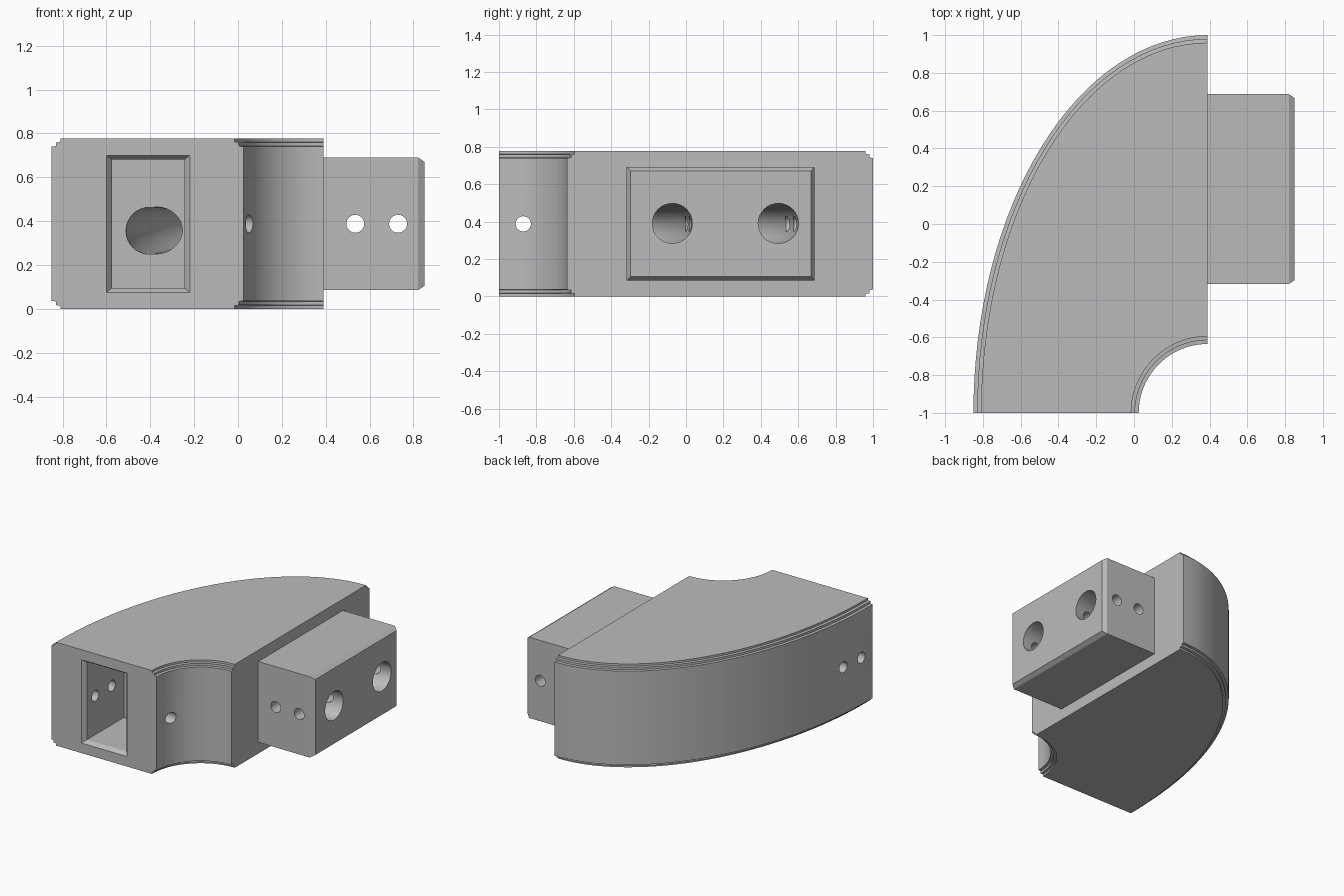
import bpy, bmesh, math
from mathutils import Vector

cube = bpy.data.objects.get("Cube")
if cube:
    bpy.data.objects.remove(cube, do_unlink=True)

grey = bpy.data.materials.new("plain grey")
grey.use_nodes = True
grey.diffuse_color = (0.5, 0.5, 0.5, 1)
grey.node_tree.nodes["Principled BSDF"].inputs["Base Color"].default_value = (0.5, 0.5, 0.5, 1)

MID = 0.388          # half height of the block
TOP = 2 * MID
CORNER = Vector((0.39, -1, 0))   # centre of both curved walls


def loft(name, rings):
    """Closed solid skinned over rings with equal point counts."""
    bm = bmesh.new()
    loops = [[bm.verts.new(p) for p in ring] for ring in rings]
    count = len(loops[0])
    for low, high in zip(loops, loops[1:]):
        for i in range(count):
            j = (i + 1) % count
            bm.faces.new((low[i], low[j], high[j], high[i]))
    bm.faces.new(loops[0][::-1])
    bm.faces.new(loops[-1])
    bmesh.ops.recalc_face_normals(bm, faces=bm.faces)
    mesh = bpy.data.meshes.new(name)
    bm.to_mesh(mesh)
    bm.free()
    mesh.materials.append(grey)
    obj = bpy.data.objects.new(name, mesh)
    bpy.context.collection.objects.link(obj)
    return obj


def arc(rx, ry, z, steps):
    angles = [math.pi / 2 * i / steps for i in range(steps + 1)]
    return [CORNER + Vector((-rx * math.cos(a), ry * math.sin(a), z)) for a in angles]


def outline(inset, z):
    inner = 0.365 + inset
    return arc(1.24 - inset, 2 - inset, z, 32) + arc(inner, inner, z, 20)[::-1]


def rectangle(axis, at, centre, half_w, half_h):
    corners = [(-1, -1), (1, -1), (1, 1), (-1, 1)]
    if axis == "x":
        return [Vector((at, centre + s * half_w, MID + t * half_h)) for s, t in corners]
    return [Vector((centre + s * half_w, at, MID + t * half_h)) for s, t in corners]


def tube(name, path, radius, sides=32):
    rings = []
    for i, p in enumerate(path):
        along = path[min(i + 1, len(path) - 1)] - path[max(i - 1, 0)]
        side = along.cross(Vector((0, 0, 1))).normalized()
        up = side.cross(along).normalized()
        angles = [math.tau * k / sides for k in range(sides)]
        rings.append([p + radius * (math.cos(a) * side + math.sin(a) * up) for a in angles])
    return loft(name, rings)


def bend(start, control, end, steps=24):
    pts = []
    for i in range(steps + 1):
        t = i / steps
        pts.append((1 - t) ** 2 * start + 2 * t * (1 - t) * control + t * t * end)
    return pts


def combine(target, tool, operation):
    mod = target.modifiers.new(tool.name, "BOOLEAN")
    mod.operation = operation
    mod.solver = "EXACT"
    mod.object = tool
    bpy.context.view_layer.objects.active = target
    bpy.ops.object.modifier_apply(modifier=mod.name)
    bpy.data.objects.remove(tool, do_unlink=True)


# Curved block with stepped rims at top and bottom
steps = [(0.04, 0), (0.04, 0.015), (0.02, 0.017), (0.02, 0.034), (0, 0.036)]
levels = steps + [(inset, TOP - z) for inset, z in reversed(steps)]
block = loft("corner_block", [outline(inset, z) for inset, z in levels])

# Tenon with a chamfered end
tenon = loft("tenon", [rectangle("x", 0.25, 0.185, 0.502, 0.303),
                       rectangle("x", 0.82, 0.185, 0.502, 0.303),
                       rectangle("x", 0.85, 0.185, 0.482, 0.283)])
combine(block, tenon, "UNION")

# Socket with a chamfered mouth
socket = loft("socket", [rectangle("y", -1.03, -0.41, 0.215, 0.3325),
                         rectangle("y", -0.97, -0.41, 0.165, 0.2925),
                         rectangle("y", -0.53, -0.41, 0.165, 0.2925)])
combine(block, socket, "DIFFERENCE")

# Two curved channels from the socket to the tenon end
for start_x, bend_x, bend_y, end_y in ((-0.39, -0.32, -0.14, -0.07), (-0.41, -0.35, 0.36, 0.5)):
    path = bend(Vector((start_x, -0.6, 0.355)), Vector((bend_x, bend_y, 0.37)),
                Vector((0.9, end_y, MID + 0.003)))
    combine(block, tube("channel", path, 0.107), "DIFFERENCE")

# Pin holes across the socket wall and through the tenon
pins = [((-1, -0.87), (0.6, -0.87)), ((-1, -0.675), (-0.35, -0.675)),
        ((0.535, -0.5), (0.535, 0.9)), ((0.73, -0.5), (0.73, 0.9))]
for a, b in pins:
    ends = [Vector((*a, MID)), Vector((*b, MID))]
    combine(block, tube("pin_hole", ends, 0.041, 24), "DIFFERENCE")

# Smooth curves, crisp edges
bpy.ops.object.select_all(action="DESELECT")
block.select_set(True)
bpy.context.view_layer.objects.active = block
bpy.ops.object.shade_smooth_by_angle(angle=math.radians(30))
